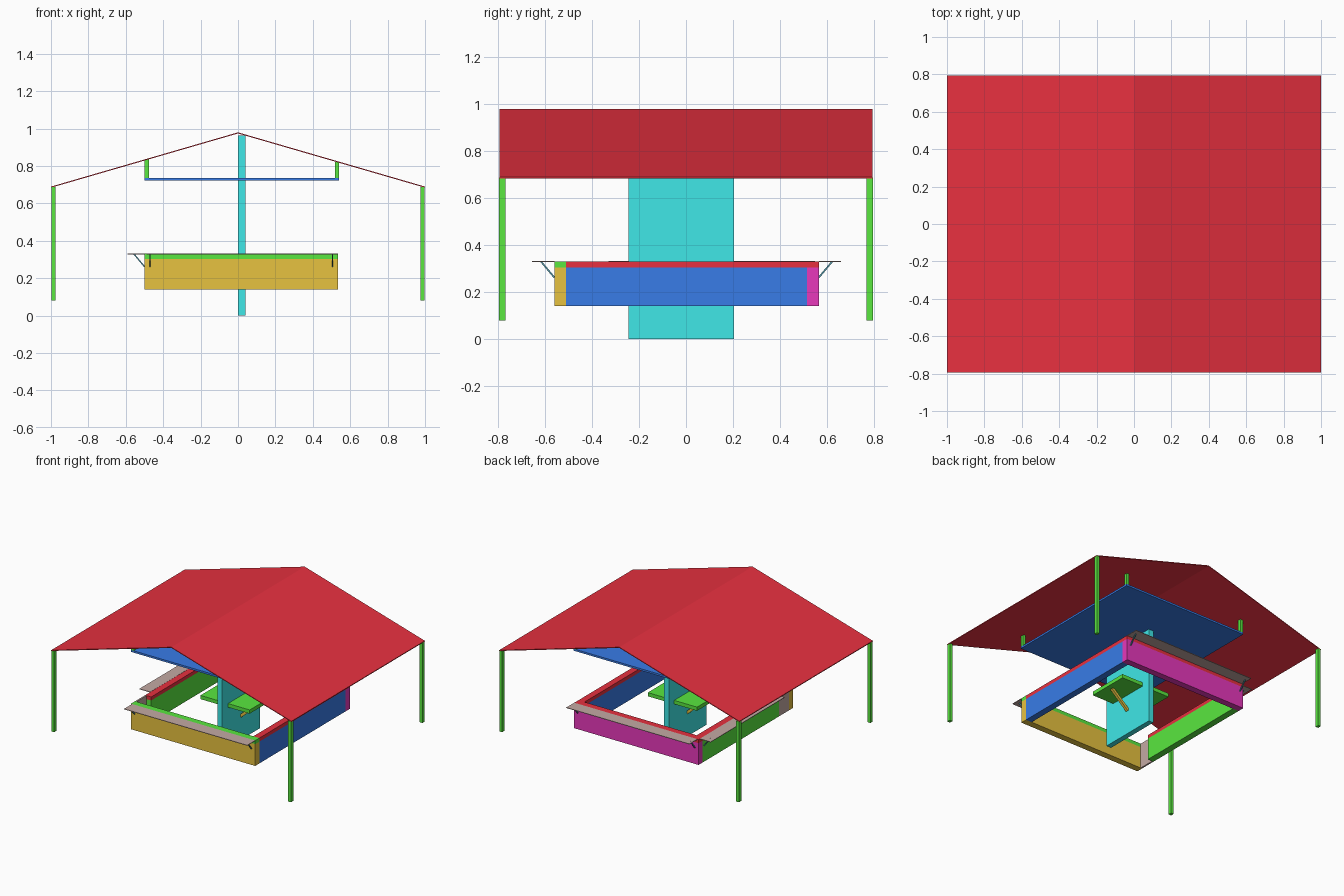
import bpy, bmesh
from mathutils import Vector

if "Cube" in bpy.data.objects:
    bpy.data.objects.remove(bpy.data.objects["Cube"])

def mat(name, r, g, b):
    m = bpy.data.materials.new(name)
    m.diffuse_color = (r, g, b, 1)
    m.use_nodes = True
    m.node_tree.nodes["Principled BSDF"].inputs["Base Color"].default_value = m.diffuse_color
    return m

RED = mat("red", 0.8, 0.03, 0.05)
GREEN = mat("green", 0.1, 0.8, 0.05)
BLUE = mat("blue", 0.04, 0.2, 0.8)
CYAN = mat("cyan", 0.05, 0.8, 0.8)
ORANGE = mat("orange", 0.8, 0.54, 0.05)
PINK = mat("magenta", 0.8, 0.04, 0.5)
BROWN = mat("brown", 0.55, 0.4, 0.37)
TEAL = mat("dark_teal", 0.08, 0.3, 0.38)

def add(name, bm, material):
    bmesh.ops.recalc_face_normals(bm, faces=bm.faces)
    me = bpy.data.meshes.new(name)
    bm.to_mesh(me)
    bm.free()
    me.materials.append(material)
    ob = bpy.data.objects.new(name, me)
    bpy.context.collection.objects.link(ob)
    return ob

def box(name, x, y, z, material):
    bm = bmesh.new()
    bmesh.ops.create_cube(bm, size=1)
    for v in bm.verts:
        v.co = [(r[0] + r[1]) / 2 + c * (r[1] - r[0]) for c, r in zip(v.co, (x, y, z))]
    return add(name, bm, material)

def bar(name, a, b, t, material):
    # square bar running from point a to point b
    a, b = Vector(a), Vector(b)
    d = b - a
    bm = bmesh.new()
    bmesh.ops.create_cube(bm, size=1)
    bmesh.ops.scale(bm, vec=(t, t, d.length), verts=bm.verts)
    ob = add(name, bm, material)
    ob.location = (a + b) / 2
    ob.rotation_euler = d.to_track_quat('Z', 'Y').to_euler()

def roof_z(x):
    return 0.975 - 0.29 * abs(x)

# gabled roof sheet
profile = [(-1, 0.69), (0, 0.98), (1, 0.69), (1, 0.684), (0, 0.974), (-1, 0.684)]
bm = bmesh.new()
rows = [[bm.verts.new((x, y, z)) for x, z in profile] for y in (-0.793, 0.793)]
for i in range(6):
    j = (i + 1) % 6
    bm.faces.new((rows[0][i], rows[0][j], rows[1][j], rows[1][i]))
for row in rows:
    bm.faces.new(row)
add("roof", bm, RED)

# corner posts
for sx in (-1, 1):
    for sy in (-1, 1):
        box("roof_post", sorted((sx * 0.975, sx * 0.998)), sorted((sy * 0.768, sy * 0.795)),
            (0.08, 0.687), GREEN)

# central panel
box("centre_panel", (0, 0.04), (-0.245, 0.205), (0, 0.963), CYAN)

# hanging ceiling and its hangers
X0, X1, Y0, Y1 = -0.5, 0.535, -0.56, 0.565
box("hanging_ceiling", (X0, 0.54), (Y0, Y1), (0.722, 0.736), BLUE)
for x in ((X0, X0 + 0.025), (0.518, 0.54)):
    for y in ((Y0, Y0 + 0.025), (Y1 - 0.025, Y1)):
        box("ceiling_hanger", x, y, (0.736, roof_z(sum(x) / 2)), GREEN)

# counter walls with coloured caps, open at the gate corner
T = 0.05
walls = [("front", (X0, X1), (Y0, Y0 + T), ORANGE, GREEN),
         ("back", (X0, X1), (Y1 - T, Y1), PINK, RED),
         ("right", (X1 - T, X1), (Y0 + T, Y1 - T), BLUE, RED),
         ("left", (X0, X0 + T), (-0.39, Y1 - T), GREEN, RED)]
for n, x, y, body, cap in walls:
    box(n + "_counter", x, y, (0.14, 0.304), body)
    box(n + "_counter_cap", x, y, (0.304, 0.331), cap)
box("gate", (X0, X0 + 0.012), (Y0 + T, -0.39), (0.14, 0.331), BROWN)

# outer ledges on front, back and left, with slanted braces
Z = (0.328, 0.332)
box("front_ledge", (-0.49, X1), (-0.655, Y0), Z, BROWN)
box("back_ledge", (-0.49, X1), (Y1, 0.66), Z, BROWN)
box("left_ledge", (-0.59, X0), (-0.33, 0.55), Z, BROWN)
for x in (-0.47, 0.505):
    for y, s in ((Y0, -1), (Y1, 1)):
        bar("ledge_brace", (x, y, 0.262), (x, y + s * 0.057, 0.33), 0.007, TEAL)
for y in (-0.28, 0.5):
    bar("ledge_brace", (X0, y, 0.262), (X0 - 0.057, y, 0.33), 0.007, TEAL)

# small inner tables on both sides of the panel
for n, x, a, b in (("left", (-0.19, 0), 0, -0.14), ("right", (0.04, 0.22), 0.04, 0.18)):
    box(n + "_table", x, (-0.175, 0.14), (0.302, 0.33), GREEN)
    bar(n + "_table_brace", (a, -0.02, 0.18), (b, -0.02, 0.303), 0.02, ORANGE)
